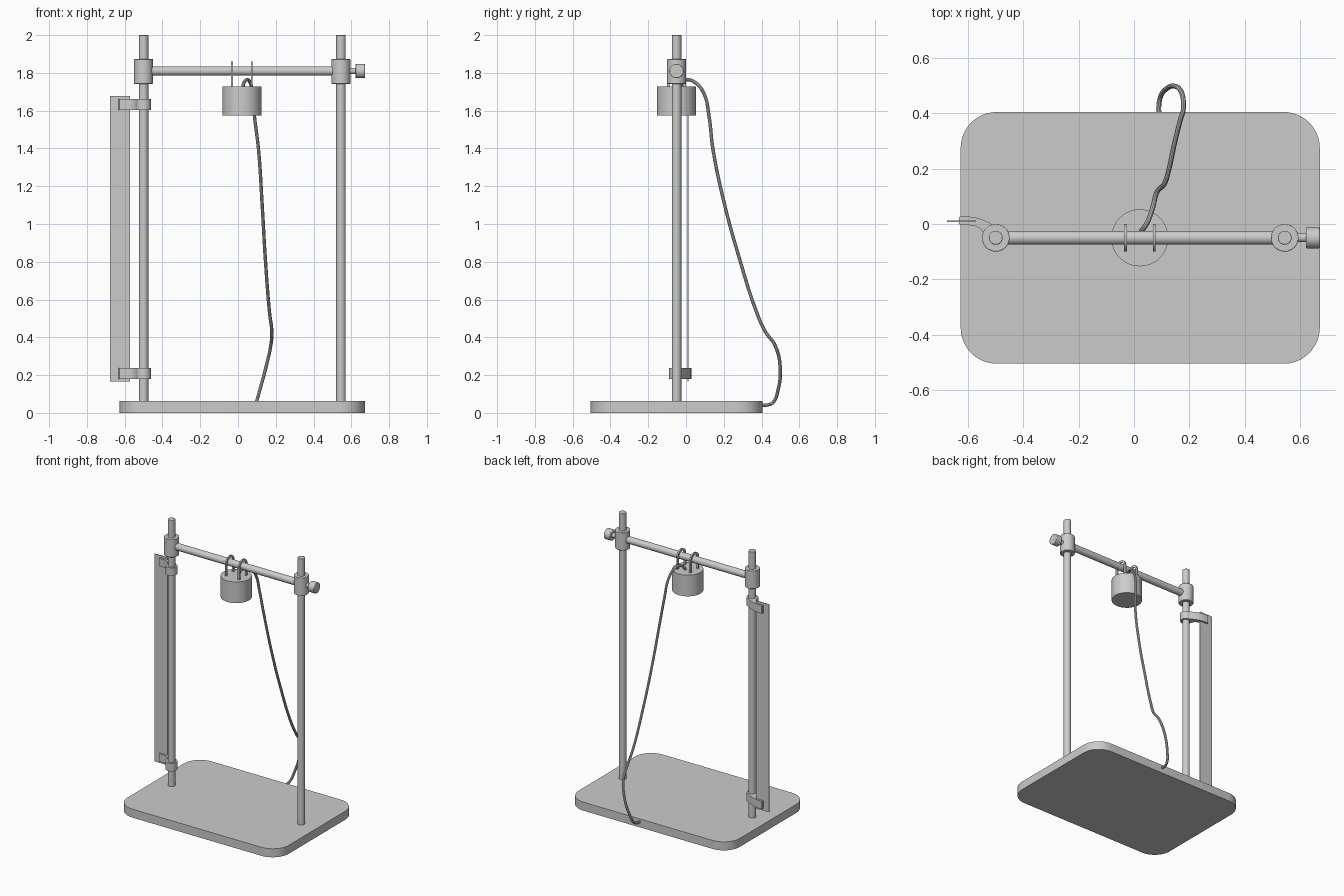
import bpy, bmesh
from math import pi, cos, sin, radians
from mathutils import Vector

if "Cube" in bpy.data.objects:
    bpy.data.objects.remove(bpy.data.objects["Cube"])

ROD_Y = -0.05          # plane of the posts and crossbar
BAR_Z = 1.81
LEFT_X, RIGHT_X = -0.5, 0.545


def smooth(obj):
    bpy.ops.object.select_all(action='DESELECT')
    obj.select_set(True)
    bpy.context.view_layer.objects.active = obj
    bpy.ops.object.shade_smooth_by_angle(angle=radians(35))


def rod(name, start, end, radius, bevel=0.0, sides=48):
    """Cylinder between two points, optionally with softened rims."""
    a, b = Vector(start), Vector(end)
    bpy.ops.mesh.primitive_cylinder_add(vertices=sides, radius=radius,
                                        depth=(b - a).length, location=(a + b) / 2)
    obj = bpy.context.object
    obj.name = name
    obj.rotation_euler = (b - a).to_track_quat('Z', 'Y').to_euler()
    if bevel:
        mod = obj.modifiers.new("rim", 'BEVEL')
        mod.width, mod.segments = bevel, 2
        mod.limit_method, mod.angle_limit = 'ANGLE', radians(40)
    smooth(obj)
    return obj


def extrude(name, outline, offset):
    """Solid made by sweeping a 3D outline along an offset."""
    bm = bmesh.new()
    face = bm.faces.new([bm.verts.new(p) for p in outline])
    new = bmesh.ops.extrude_face_region(bm, geom=[face])['geom']
    bmesh.ops.translate(bm, vec=offset,
                        verts=[v for v in new if isinstance(v, bmesh.types.BMVert)])
    bmesh.ops.recalc_face_normals(bm, faces=bm.faces)
    mesh = bpy.data.meshes.new(name)
    bm.to_mesh(mesh)
    bm.free()
    obj = bpy.data.objects.new(name, mesh)
    bpy.context.collection.objects.link(obj)
    smooth(obj)
    return obj


def arc(cx, cy, r, a0, a1, n):
    angles = [radians(a0 + (a1 - a0) * i / n) for i in range(n + 1)]
    return [(cx + r * cos(a), cy + r * sin(a)) for a in angles]


def tube(name, points, radius):
    """Smooth round cable through the given points."""
    curve = bpy.data.curves.new(name, 'CURVE')
    curve.dimensions = '3D'
    curve.bevel_depth, curve.bevel_resolution = radius, 3
    curve.resolution_u, curve.use_fill_caps = 8, True
    spline = curve.splines.new('BEZIER')
    spline.bezier_points.add(len(points) - 1)
    for bp, p in zip(spline.bezier_points, points):
        bp.co = p
        bp.handle_left_type = bp.handle_right_type = 'AUTO'
    obj = bpy.data.objects.new(name, curve)
    bpy.context.collection.objects.link(obj)
    bpy.ops.object.select_all(action='DESELECT')
    obj.select_set(True)
    bpy.context.view_layer.objects.active = obj
    bpy.ops.object.convert(target='MESH')
    smooth(bpy.context.object)


# Rounded base plate
x0, x1, y0, y1, r = -0.627, 0.672, -0.505, 0.405, 0.13
plate = (arc(x1 - r, y1 - r, r, 0, 90, 12) + arc(x0 + r, y1 - r, r, 90, 180, 12)
         + arc(x0 + r, y0 + r, r, 180, 270, 12) + arc(x1 - r, y0 + r, r, 270, 360, 12))
extrude("base_plate", [(x, y, 0) for x, y in plate], (0, 0, 0.062))

# Posts and the collars that hold the crossbar
for side, x in (("left", LEFT_X), ("right", RIGHT_X)):
    rod(side + "_post", (x, ROD_Y, 0.05), (x, ROD_Y, 2.0), 0.025, 0.003)
    rod(side + "_collar", (x, ROD_Y, 1.742), (x, ROD_Y, 1.873), 0.05, 0.003)
rod("crossbar", (LEFT_X, ROD_Y, BAR_Z), (RIGHT_X, ROD_Y, BAR_Z), 0.025)

# Tightening screw
rod("screw_shaft", (RIGHT_X, ROD_Y, BAR_Z), (0.63, ROD_Y, BAR_Z), 0.016)
rod("screw_knob", (0.622, ROD_Y, BAR_Z), (0.672, ROD_Y, BAR_Z), 0.038, 0.004)

# Hanging electromagnet body and its two hooks over the bar
rod("magnet_body", (0.021, ROD_Y, 1.574), (0.021, ROD_Y, 1.728), 0.103, sides=64)
hook = ([(ROD_Y + 0.05, 1.72)] + arc(ROD_Y, BAR_Z, 0.05, 0, 180, 20)
        + [(ROD_Y - 0.05, 1.72), (ROD_Y - 0.034, 1.72)]
        + arc(ROD_Y, BAR_Z, 0.034, 180, 0, 20) + [(ROD_Y + 0.034, 1.72)])
for side, x in (("left", -0.031), ("right", 0.073)):
    extrude(side + "_hook", [(x - 0.005, y, z) for y, z in hook], (0.01, 0, 0))

# Measuring scale strip with two clips on the left post
extrude("scale_strip", [(-0.677, 0.008, 0.165), (-0.572, 0.008, 0.165),
                        (-0.572, 0.008, 1.677), (-0.677, 0.008, 1.677)], (0, 0.005, 0))
arm = [(-0.633, 0.023), (-0.628, 0.028), (-0.595, 0.027), (-0.56, 0.021),
       (-0.525, 0.006), (-0.495, -0.013), (-0.505, -0.05), (-0.537, -0.05),
       (-0.545, -0.032), (-0.555, -0.017), (-0.575, -0.007), (-0.6, -0.004),
       (-0.628, -0.004), (-0.633, 0.001)]
for level, z in (("lower", 0.18), ("upper", 1.603)):
    rod(level + "_clip_ring", (LEFT_X, ROD_Y, z), (LEFT_X, ROD_Y, z + 0.058), 0.039)
    extrude(level + "_clip_arm", [(x, y, z) for x, y in arm], (0, 0, 0.058))

# Power cable from the magnet down to the back edge of the base
tube("power_cable", [
    (0.026, -0.03, 1.715), (0.03, -0.022, 1.745), (0.045, 0.0, 1.763),
    (0.065, 0.05, 1.748), (0.076, 0.095, 1.69), (0.087, 0.122, 1.57),
    (0.108, 0.142, 1.4), (0.128, 0.205, 1.1), (0.145, 0.285, 0.81),
    (0.167, 0.375, 0.53), (0.179, 0.42, 0.43), (0.174, 0.47, 0.36),
    (0.15, 0.498, 0.25), (0.115, 0.487, 0.12), (0.096, 0.46, 0.055),
    (0.09, 0.43, 0.042), (0.09, 0.395, 0.042)], 0.009)
